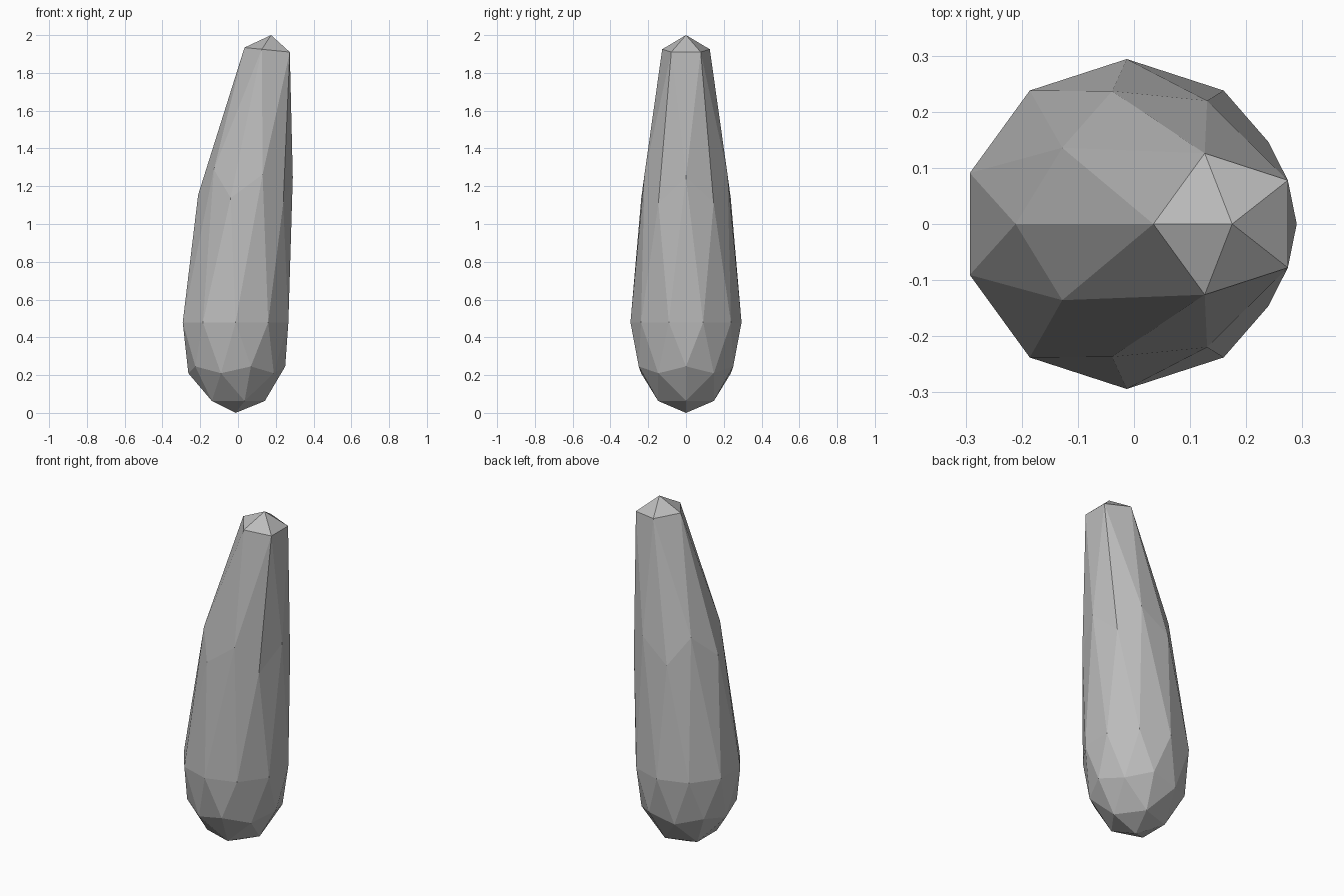
import bpy, bmesh
from mathutils import Vector

cube = bpy.data.objects.get("Cube")
if cube:
    bpy.data.objects.remove(cube, do_unlink=True)

# Plain grey stone
grey = bpy.data.materials.new("stone_grey")
grey.use_nodes = True
colour = (0.5, 0.5, 0.5, 1)
grey.diffuse_color = colour
grey.node_tree.nodes["Principled BSDF"].inputs["Base Color"].default_value = colour

# Sphere level -> (centre x, radius, height, slope along x)
RINGS = {
    -1.0: (-0.013, 0, 0, 0),
    -0.851: (-0.013, 0.155, 0.063, 0),
    -0.526: (-0.013, 0.25, 0.21, 0),
    -0.447: (-0.013, 0.263, 0.246, 0),
    0.0: (-0.013, 0.294, 0.479, 0),
    0.447: (0.038, 0.249, 1.13, -0.1),
    0.526: (0.059, 0.231, 1.27, -0.1),
    0.851: (0.167, 0.1325, 1.921, -0.1),
    1.0: (0.175, 0, 2, 0),
}

# Faceted sphere, drawn out upwards and leaning to one side
bm = bmesh.new()
bmesh.ops.create_icosphere(bm, subdivisions=2, radius=1)
for v in bm.verts:
    level = min(RINGS, key=lambda z: abs(z - v.co.z))
    cx, radius, height, slope = RINGS[level]
    out = Vector((-v.co.x, -v.co.y, 0))
    if radius:
        out = out.normalized() * radius
    else:
        out = Vector((0, 0, 0))
    v.co = out + Vector((cx, 0, height + slope * out.x))
bmesh.ops.recalc_face_normals(bm, faces=bm.faces)

mesh = bpy.data.meshes.new("leaning_stone")
bm.to_mesh(mesh)
bm.free()
mesh.materials.append(grey)
stone = bpy.data.objects.new("leaning_stone", mesh)
bpy.context.collection.objects.link(stone)
